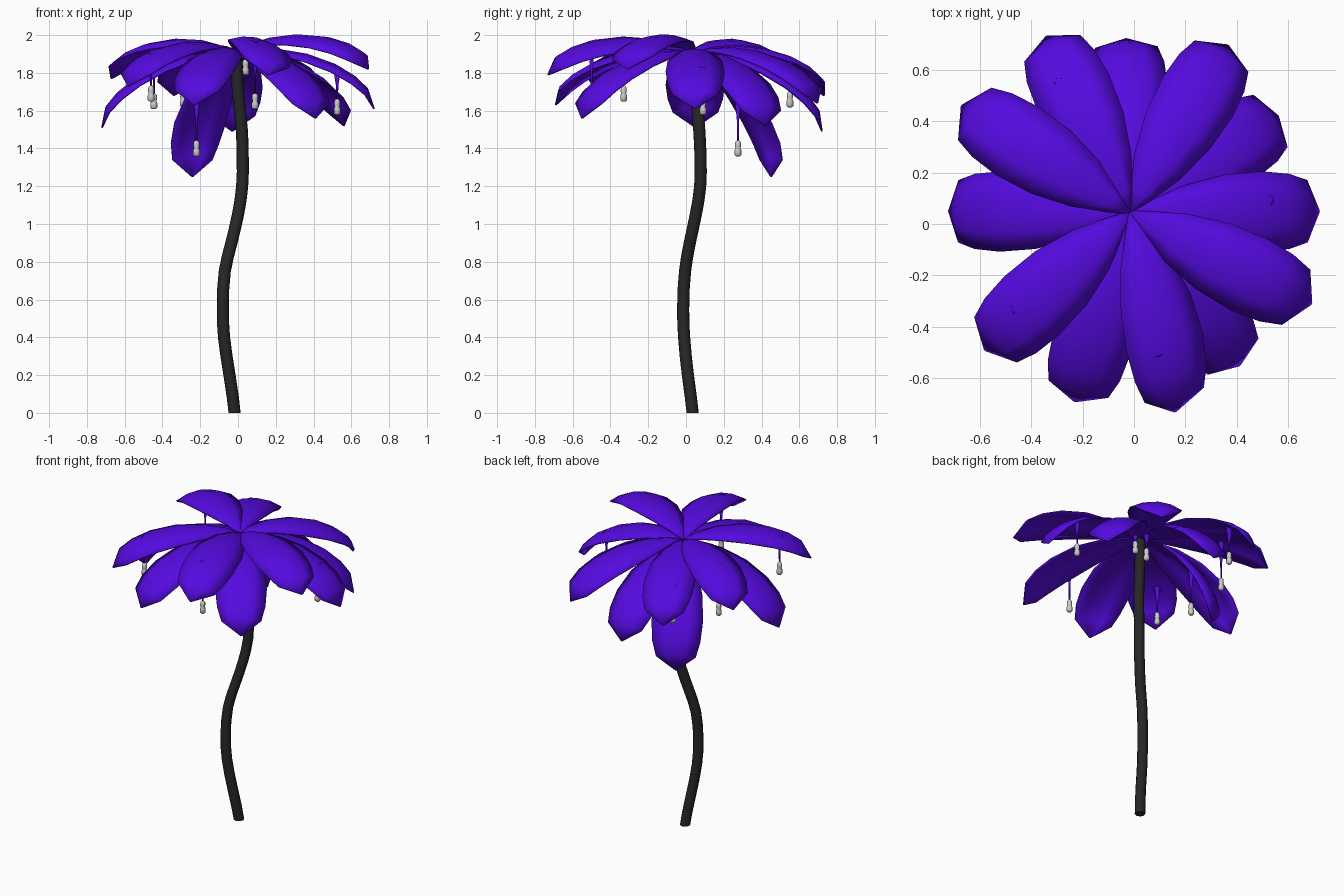
import bpy, bmesh, math
from mathutils import Vector
from mathutils.bvhtree import BVHTree

if "Cube" in bpy.data.objects:
    bpy.data.objects.remove(bpy.data.objects["Cube"])


def material(name, rgb):
    m = bpy.data.materials.new(name)
    m.diffuse_color = (*rgb, 1)
    m.use_nodes = True
    m.node_tree.nodes["Principled BSDF"].inputs["Base Color"].default_value = m.diffuse_color
    return m


purple = material("leaf_purple", (0.09, 0.003, 0.74))
bark = material("bark_dark", (0.02, 0.02, 0.02))


def mesh_object(name, bm, mat=None):
    bmesh.ops.recalc_face_normals(bm, faces=bm.faces)
    me = bpy.data.meshes.new(name)
    bm.to_mesh(me)
    bm.free()
    for p in me.polygons:
        p.use_smooth = True
    ob = bpy.data.objects.new(name, me)
    bpy.context.collection.objects.link(ob)
    if mat:
        me.materials.append(mat)
    return ob


# Trunk: bent tube
path = [(-0.018, 0.035, 0), (-0.045, 0.01, 0.2), (-0.074, -0.01, 0.4),
        (-0.08, -0.015, 0.55), (-0.07, -0.005, 0.75), (-0.035, 0.02, 0.9),
        (0, 0.052, 1.05), (0.022, 0.075, 1.2), (0.025, 0.077, 1.35),
        (0.02, 0.07, 1.5), (0.0, 0.055, 1.7), (-0.012, 0.045, 1.91)]
cu = bpy.data.curves.new("trunk", 'CURVE')
cu.dimensions = '3D'
cu.bevel_depth = 0.032
cu.bevel_resolution = 2
cu.resolution_u = 2
cu.use_fill_caps = True
sp = cu.splines.new('BEZIER')
sp.bezier_points.add(len(path) - 1)
for bp, co in zip(sp.bezier_points, path):
    bp.co = co
    bp.handle_left_type = bp.handle_right_type = 'AUTO'
# vertical ends keep the cut flat on the ground
sp.bezier_points[0].handle_right_type = 'FREE'
sp.bezier_points[0].handle_right = Vector(path[0]) + Vector((0, 0, 0.03))
cu.materials.append(bark)
bpy.context.collection.objects.link(bpy.data.objects.new("trunk", cu))

# Leaves: arched blades from the crown to each tip (fraction, half width, hump)
BLADE = [(0, 0.005, 0), (0.1, 0.048, 0.05), (0.25, 0.102, 0.1),
         (0.45, 0.143, 0.135), (0.65, 0.155, 0.14), (0.8, 0.145, 0.12),
         (0.91, 0.12, 0.085), (1, 0.003, 0)]
CROWN = Vector((-0.015, 0.045, 1.905))
leaf_trees = []


def leaf(i, tip, roll=0.0):
    chord = Vector(tip) - CROWN
    c = chord.normalized()
    side = Vector((-c.y, c.x, 0)).normalized()
    up = c.cross(side)
    side, up = (side * math.cos(roll) + up * math.sin(roll),
                up * math.cos(roll) - side * math.sin(roll))
    bm = bmesh.new()
    rows = []
    for t, w, h in BLADE:
        rows.append([bm.verts.new(CROWN + chord * t + side * w * s
                                  + up * (h - 0.28 * w * s * s))
                     for s in (-1, -0.5, 0, 0.5, 1)])
    for a, b in zip(rows, rows[1:]):
        for j in range(4):
            bm.faces.new((a[j], b[j], b[j + 1], a[j + 1]))
    leaf_trees.append(BVHTree.FromBMesh(bm))
    ob = mesh_object(f"leaf_{i}", bm, purple)
    sol = ob.modifiers.new("thickness", 'SOLIDIFY')
    sol.thickness = 0.008
    sol.offset = 0


tips = [(-0.03, 0.72, 1.49), (-0.34, 0.73, 1.68), (0.365, 0.695, 1.64),
        (0.56, 0.42, 1.52), (0.72, 0.05, 1.61), (0.69, -0.31, 1.82),
        (0.41, -0.55, 1.56), (0.16, -0.73, 1.79), (-0.23, -0.69, 1.63),
        (-0.58, -0.49, 1.73), (-0.72, 0.05, 1.51), (-0.67, 0.46, 1.77),
        (-0.24, 0.45, 1.25)]
for i, tip in enumerate(tips):
    leaf(i, tip, {7: -0.2, 5: 0.08}.get(i, 0))


# Hanging pods on strings that flare where they join the leaf above
def lathe(name, loc, profile, mat=None, n=8):
    bm = bmesh.new()
    rings = [[bm.verts.new((loc[0] + r * math.cos(k * math.tau / n),
                            loc[1] + r * math.sin(k * math.tau / n),
                            loc[2] + z)) for k in range(n)]
             for r, z in profile]
    for a, b in zip(rings, rings[1:]):
        for k in range(n):
            bm.faces.new((a[k], a[(k + 1) % n], b[(k + 1) % n], b[k]))
    bm.faces.new(rings[0])
    bm.faces.new(rings[-1])
    mesh_object(name, bm, mat)


pods = [(-0.46, -0.33, 1.69), (-0.445, 0.29, 1.65), (-0.22, 0.275, 1.40),
        (0.09, -0.5, 1.65), (0.525, 0.09, 1.62), (0.04, 0.06, 1.83),
        (-0.29, 0.55, 1.66), (0.01, 0.13, 1.76)]
for i, p in enumerate(pods):
    lathe(f"pod_{i}", p, [(0.010, -0.042), (0.018, -0.034), (0.018, -0.010),
                          (0.013, 0.0), (0.016, 0.012), (0.015, 0.032),
                          (0.007, 0.042)])
    hits = [t.ray_cast(Vector(p), Vector((0, 0, 1)))[3] for t in leaf_trees]
    top = min([h for h in hits if h and h > 0.05], default=0.15)
    lathe(f"pod_string_{i}", p, [(0.005, 0.04), (0.006, 0.04 + (top - 0.04) * 0.4),
                                 (0.022, top)], purple, 6)
